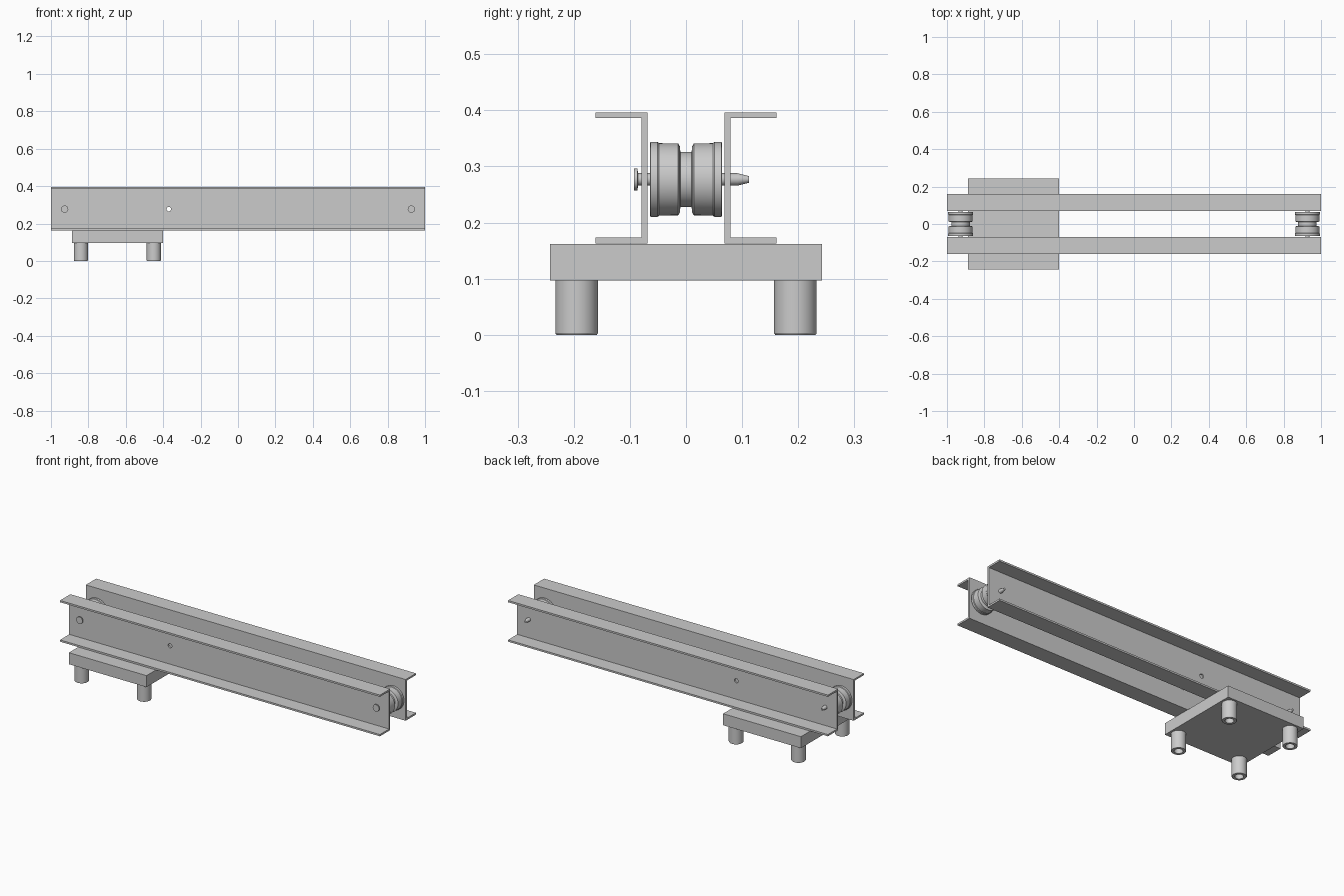
import bpy, bmesh, math
from mathutils import Vector, Matrix

if "Cube" in bpy.data.objects:
    bpy.data.objects.remove(bpy.data.objects["Cube"])

AXIS_Z = 0.277


def finish(name, bm, smooth=False):
    bmesh.ops.recalc_face_normals(bm, faces=bm.faces)
    me = bpy.data.meshes.new(name)
    bm.to_mesh(me)
    bm.free()
    ob = bpy.data.objects.new(name, me)
    bpy.context.collection.objects.link(ob)
    if smooth:
        bpy.ops.object.select_all(action='DESELECT')
        bpy.context.view_layer.objects.active = ob
        ob.select_set(True)
        bpy.ops.object.shade_smooth_by_angle(angle=math.radians(30))
    return ob


def lathe(name, profile, origin, along_y=False, steps=48):
    """Revolve (radius, height) points around z, or around y."""
    bm = bmesh.new()
    vs = [bm.verts.new((r, 0, h)) for r, h in profile]
    es = [bm.edges.new(p) for p in zip(vs, vs[1:])]
    bmesh.ops.spin(bm, geom=vs + es, cent=(0, 0, 0), axis=(0, 0, 1),
                   angle=math.tau, steps=steps, use_duplicate=False)
    bmesh.ops.remove_doubles(bm, verts=bm.verts, dist=1e-5)
    if along_y:
        bm.transform(Matrix.Rotation(-math.pi / 2, 4, 'X'))
    bm.transform(Matrix.Translation(Vector(origin)))
    return finish(name, bm, True)


# Hidden cutter for the small hole through both webs
bm = bmesh.new()
bmesh.ops.create_cone(bm, cap_ends=True, segments=24, radius1=0.012,
                      radius2=0.012, depth=0.5,
                      matrix=Matrix.Translation((-0.37, 0, AXIS_Z))
                      @ Matrix.Rotation(math.pi / 2, 4, 'X'))
cutter = finish("hole_cutter", bm)
cutter.hide_render = True
cutter.hide_viewport = True

# Two channel rails, flanges facing outward
channel = [(0.069, 0.163), (0.161, 0.163), (0.161, 0.173), (0.079, 0.173),
           (0.079, 0.386), (0.161, 0.386), (0.161, 0.396), (0.069, 0.396)]
for side, name in ((-1, "front_rail"), (1, "back_rail")):
    bm = bmesh.new()
    face = bm.faces.new([bm.verts.new((-1, side * y, z)) for y, z in channel])
    ext = bmesh.ops.extrude_face_region(bm, geom=[face])["geom"]
    bmesh.ops.translate(bm, vec=(2, 0, 0),
                        verts=[g for g in ext if isinstance(g, bmesh.types.BMVert)])
    rail = finish(name, bm)
    mod = rail.modifiers.new("hole", 'BOOLEAN')
    mod.operation = 'DIFFERENCE'
    mod.solver = 'EXACT'
    mod.object = cutter

# Base plate
bm = bmesh.new()
bmesh.ops.create_cube(bm, size=1)
bmesh.ops.scale(bm, vec=(0.486, 0.485, 0.065), verts=bm.verts)
bmesh.ops.translate(bm, vec=(-0.645, 0, 0.1295), verts=bm.verts)
finish("base_plate", bm)

# Feet with a recess underneath
foot = [(0, 0.03), (0.022, 0.03), (0.022, 0), (0.036, 0), (0.038, 0.003),
        (0.038, 0.097), (0, 0.097)]
for i, x in enumerate((-0.84, -0.45)):
    for j, y in enumerate((-0.195, 0.195)):
        lathe(f"foot_{i}{j}", foot, (x, y, 0))

# Grooved rollers and their headed, tapered axles
half = [(0.049, 0.010), (0.059, 0.011), (0.064, 0.014), (0.0645, 0.048),
        (0.067, 0.051), (0.067, 0.063), (0.065, 0.064), (0, 0.064)]
roller = [(r, -h) for r, h in reversed(half)] + half
axle = [(0, -0.093), (0.0195, -0.093), (0.0195, -0.0865), (0.011, -0.0855),
        (0.011, 0.092), (0.006, 0.112), (0, 0.112)]
for x, end in ((-0.927, "left"), (0.927, "right")):
    lathe(end + "_roller", roller, (x, 0, AXIS_Z), True)
    lathe(end + "_axle", axle, (x, 0, AXIS_Z), True, 32)
